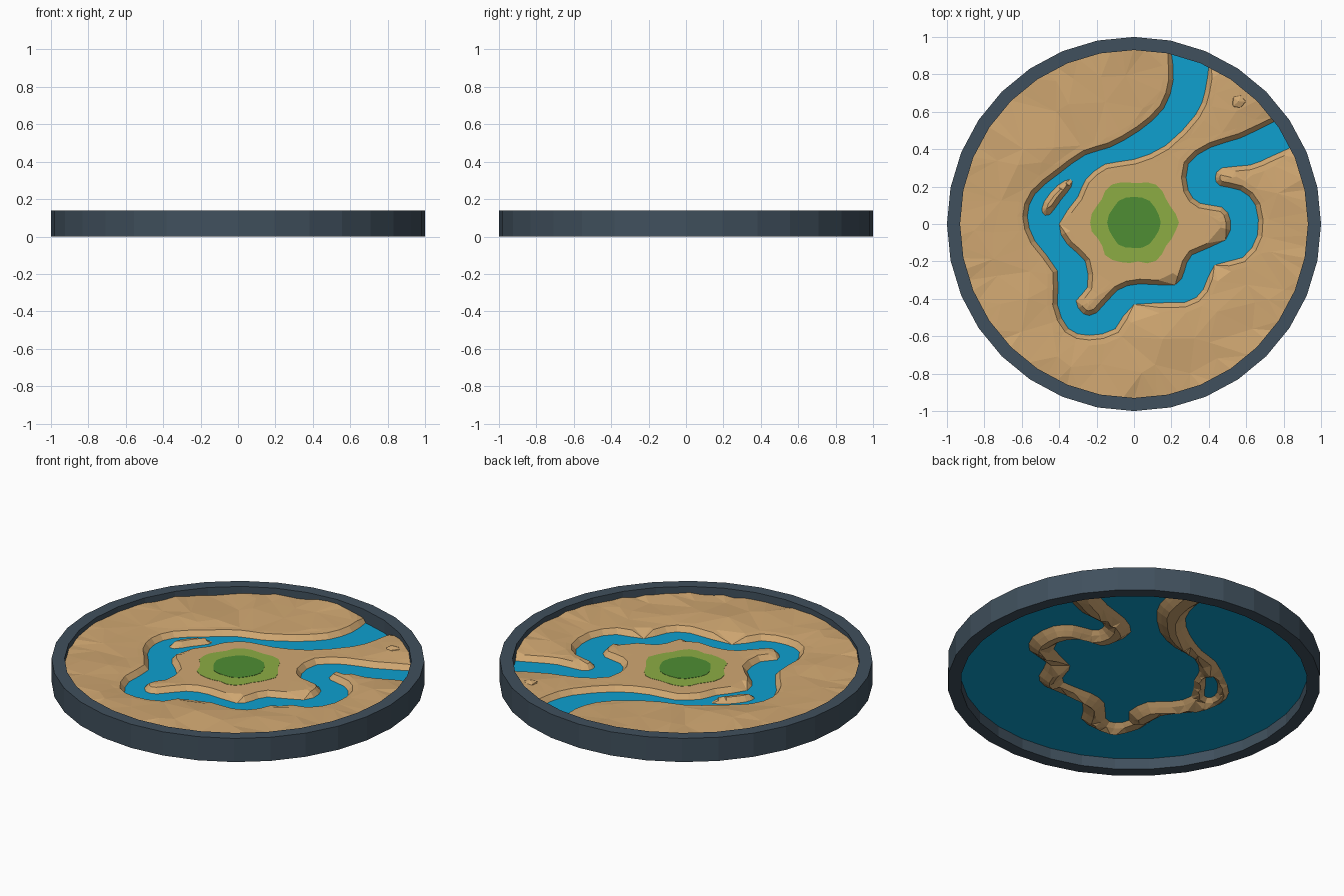
import bpy, bmesh, math, random
from mathutils import Vector, noise
from mathutils.geometry import delaunay_2d_cdt

if "Cube" in bpy.data.objects:
    bpy.data.objects.remove(bpy.data.objects["Cube"])

random.seed(4)
WATER_Z, LAND_Z, BED_Z, R_IN = 0.065, 0.094, 0.022, 0.934


def material(name, r, g, b):
    lin = [((c / 255 + 0.055) / 1.055) ** 2.4 for c in (r, g, b)]
    m = bpy.data.materials.new(name)
    m.diffuse_color = (*lin, 1)
    m.use_nodes = True
    m.node_tree.nodes["Principled BSDF"].inputs["Base Color"].default_value = m.diffuse_color
    return m


sand = material("sand", 209, 168, 114)
blue = material("river_blue", 14, 160, 207)
slate = material("slate", 64, 80, 93)
light_green = material("light_green", 140, 172, 68)
dark_green = material("dark_green", 78, 141, 51)


def add_object(name, verts, faces, mat):
    me = bpy.data.meshes.new(name)
    me.from_pydata(verts, [], faces)
    me.materials.append(mat)
    ob = bpy.data.objects.new(name, me)
    bpy.context.collection.objects.link(ob)
    return ob


def circle(r, n, z=0.0):
    return [(r * math.sin(2 * math.pi * i / n), r * math.cos(2 * math.pi * i / n), z) for i in range(n)]


def fix_normals(ob):
    bm = bmesh.new()
    bm.from_mesh(ob.data)
    bmesh.ops.recalc_face_normals(bm, faces=bm.faces)
    bm.to_mesh(ob.data)
    bm.free()


# rim: 32-sided open ring with a square section
N = 32
loops = [circle(1, N, 0), circle(1, N, 0.14), circle(0.93, N, 0.14), circle(0.93, N, 0)]
verts = [v for l in loops for v in l]
faces = [(k * N + i, k * N + (i + 1) % N, ((k + 1) % 4) * N + (i + 1) % N, ((k + 1) % 4) * N + i)
         for k in range(4) for i in range(N)]
fix_normals(add_object("rim", verts, faces, slate))

# water: one flat sheet filling the rim
add_object("water", circle(R_IN, N, WATER_Z), [tuple(reversed(range(N)))], blue)

# waterlines of the river
outer = [(.20, .912), (.21, .77), (.16, .62), (.03, .50), (-.13, .41), (-.26, .37), (-.40, .27), (-.53, .16),
         (-.57, .04), (-.53, -.09), (-.41, -.25), (-.41, -.43), (-.35, -.56), (-.24, -.595), (-.10, -.56),
         (0, -.43), (.27, -.42), (.37, -.35), (.43, -.22), (.58, -.18), (.66, -.06), (.65, .10), (.57, .18),
         (.46, .205), (.435, .25), (.47, .30), (.62, .315), (.73, .36), (.84, .41)]
inner = [(.40, .844), (.38, .71), (.33, .585), (.17, .42), (0, .345), (-.155, .32), (-.26, .235), (-.30, .145),
         (-.40, 0), (-.355, -.11), (-.26, -.20), (-.25, -.34), (-.31, -.41), (-.27, -.48), (-.20, -.475),
         (-.09, -.355), (.03, -.32), (.22, -.325), (.27, -.25), (.31, -.165), (.49, -.085), (.515, .02),
         (.47, .09), (.355, .11), (.29, .18), (.29, .32), (.41, .41), (.57, .46), (.755, .55)]
islet = [(-.49, .06), (-.48, .12), (-.41, .205), (-.34, .24), (-.335, .20), (-.39, .13), (-.45, .05)]


def smooth(pts, closed=False):
    """Insert one spline midpoint in every span."""
    p = [Vector(q) for q in pts]
    n, out = len(p), []
    for i in range(n if closed else n - 1):
        ix = [j % n if closed else min(max(j, 0), n - 1) for j in (i - 1, i, i + 1, i + 2)]
        a, b, c, d = (p[j] for j in ix)
        out += [b, (9 * (b + c) - a - d) / 16]
    return out if closed else out + [p[-1]]


outer, inner, islet = smooth(outer), smooth(inner), smooth(islet, True)
for line in (outer, inner):
    for k in (0, -1):
        line[k] = line[k].normalized() * R_IN
# close the channel slightly outside the rim
channel = [outer[0] * 1.1] + outer + [outer[-1] * 1.1, inner[-1] * 1.1] + inner[::-1] + [inner[0] * 1.1]
segs = [s for l in (outer, inner) for s in zip(l, l[1:])] + list(zip(islet, islet[1:] + islet[:1]))


def inside(p, poly):
    hit = False
    for a, b in zip(poly, poly[1:] + poly[:1]):
        if (a.y > p.y) != (b.y > p.y) and p.x < a.x + (p.y - a.y) * (b.x - a.x) / (b.y - a.y):
            hit = not hit
    return hit


def bank_distance(p):
    best = 9
    for a, b in segs:
        d = b - a
        t = min(1, max(0, (p - a).dot(d) / d.length_squared))
        best = min(best, (a + d * t - p).length)
    return best


def height(p):
    d = bank_distance(p)
    if inside(p, channel) and not inside(p, islet):
        return WATER_Z - (WATER_Z - BED_Z) * min(1, d / 0.05)
    z = WATER_Z + (LAND_Z - WATER_Z) * min(1, d / 0.025)
    if p.length > 0.4:     # dunes on the outer land only
        bump = noise.noise(Vector((p.x * 3.1, p.y * 3.1, 2.7))) + random.uniform(-.3, .3)
        z += min(1, max(0, d - 0.025) / 0.15) * (0.010 + 0.020 * bump)
    return z


# terrain: triangulated land, banks and river bed
pts, zs, edges = [], [], []


def put(p, z):
    pts.append(Vector((p.x, p.y)))
    zs.append(z)


for line, closed in ((outer, False), (inner, False), (islet, True)):
    start, n = len(pts), len(line)
    for p in line:
        put(p, WATER_Z)
    edges += [(start + i, start + (i + 1) % n) for i in range(n if closed else n - 1)]
    # rows of points beside each waterline shape the banks
    for i, p in enumerate(line):
        a = line[i - 1] if (i or closed) else p
        b = line[(i + 1) % n] if (i < n - 1 or closed) else p
        t = (b - a).normalized()
        for d in (-0.055, -0.025, -0.012, 0.012, 0.025, 0.055):
            q = p + Vector((-t.y, t.x)) * d
            if q.length < 0.92 and bank_distance(q) > 0.93 * abs(d):
                put(q, height(q))
for p in circle(R_IN, 96):
    p = Vector(p[:2])
    if bank_distance(p) > 0.012:
        put(p, height(p))
for i in range(-6, 7):
    for j in range(-6, 7):
        p = Vector((i + random.uniform(-.35, .35), j + random.uniform(-.35, .35))) * 0.15
        if 0.3 < p.length < 0.88 and bank_distance(p) > 0.075:
            put(p, height(p))
vs, _, fs, origin, _, _ = delaunay_2d_cdt(pts, edges, [], 0, 1e-5)
verts = [(v.x, v.y, zs[o[0]] if o else WATER_Z) for v, o in zip(vs, origin)]
add_object("terrain", verts, [tuple(f) for f in fs], sand)


# grass: two thin irregular plates in the middle
def grass(name, r, wobble, n, z, mat):
    ring = []
    for i in range(n):
        a = 2 * math.pi * i / n
        q = r + wobble * math.cos(6 * a) + random.uniform(-.4, .4) * wobble
        ring.append((q * math.cos(a), q * math.sin(a) + 0.008))
    vs = [(x, y, h) for h in (LAND_Z - 0.003, z) for x, y in ring]
    fs = [tuple(reversed(range(n))), tuple(range(n, 2 * n))]
    fs += [(i, (i + 1) % n, n + (i + 1) % n, n + i) for i in range(n)]
    add_object(name, vs, fs, mat)


grass("outer_grass", 0.224, 0.012, 30, LAND_Z + 0.0015, light_green)
grass("inner_grass", 0.14, 0.004, 20, LAND_Z + 0.003, dark_green)

# rock: small faceted stone on the far bank
bm = bmesh.new()
bmesh.ops.create_icosphere(bm, subdivisions=1, radius=1)
for v in bm.verts:
    v.co *= random.uniform(0.8, 1.15)
    v.co = Vector((0.56 + v.co.x * 0.045, 0.655 + v.co.y * 0.045, 0.102 + v.co.z * 0.022))
me = bpy.data.meshes.new("rock")
bm.to_mesh(me)
bm.free()
me.materials.append(sand)
bpy.context.collection.objects.link(bpy.data.objects.new("rock", me))
